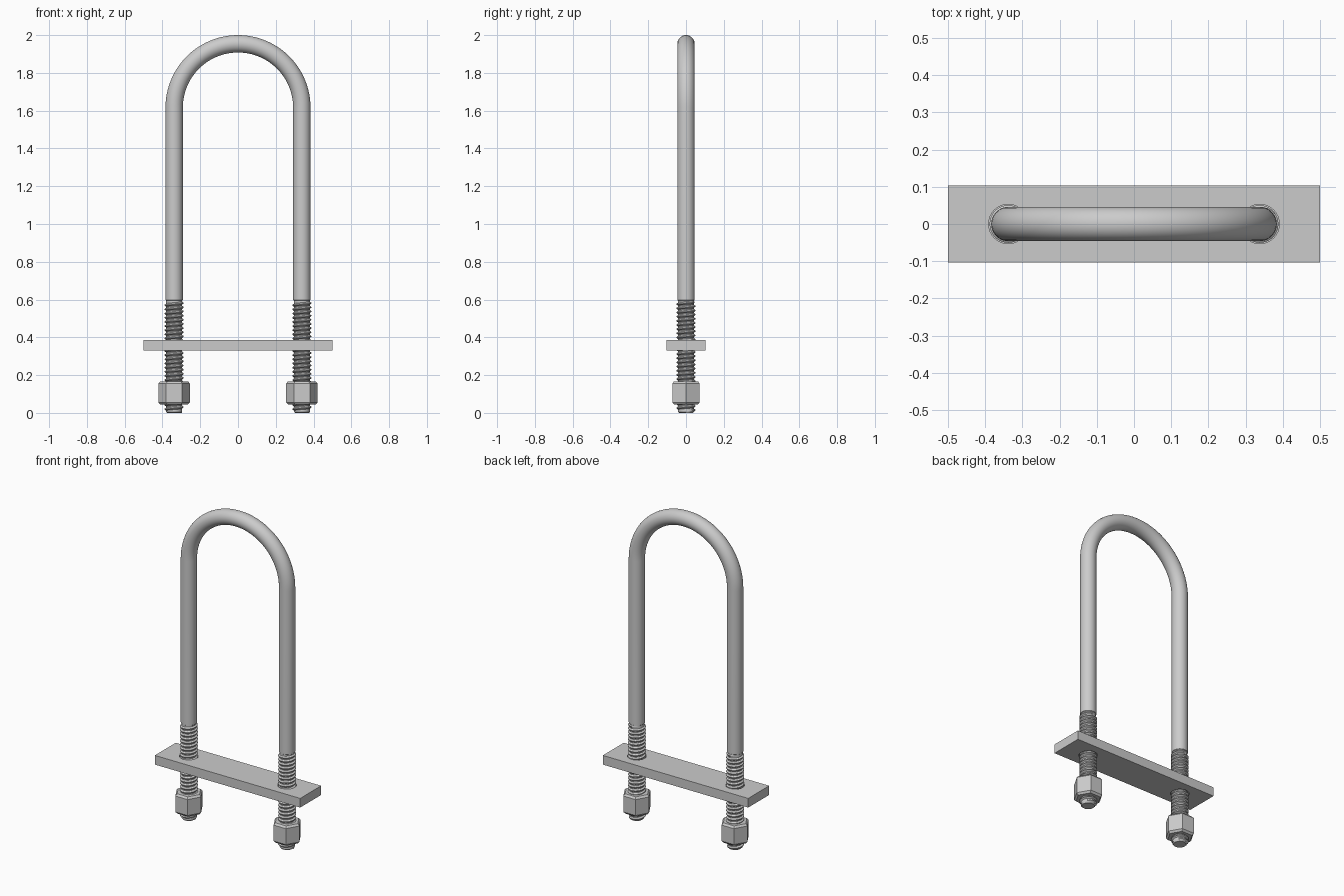
import bpy, bmesh
from math import sin, cos, pi, radians
from mathutils import Vector

if "Cube" in bpy.data.objects:
    bpy.data.objects.remove(bpy.data.objects["Cube"])

LEG_X = 0.338      # leg centre and bend radius
BEND_Z = 1.616     # height where the bend starts
ROD_R = 0.046
CORE_R = 0.042
CREST_R = 0.0505
THREAD_TOP = 0.595
PITCH = 0.022


def loft(name, rings, cap=False, loop=False, angle=None):
    """Skin closed rings of points into one mesh object."""
    bm = bmesh.new()
    vr = [[bm.verts.new(p) for p in ring] for ring in rings]
    pairs = list(zip(vr, vr[1:])) + ([(vr[-1], vr[0])] if loop else [])
    for a, b in pairs:
        n = len(a)
        for i in range(n):
            j = (i + 1) % n
            bm.faces.new((a[i], a[j], b[j], b[i]))
    if cap:
        bm.faces.new(vr[0])
        bm.faces.new(vr[-1])
    bmesh.ops.recalc_face_normals(bm, faces=bm.faces)
    me = bpy.data.meshes.new(name)
    bm.to_mesh(me)
    bm.free()
    ob = bpy.data.objects.new(name, me)
    bpy.context.collection.objects.link(ob)
    bpy.context.view_layer.objects.active = ob
    for o in bpy.context.selected_objects:
        o.select_set(False)
    ob.select_set(True)
    if angle:
        bpy.ops.object.shade_smooth_by_angle(angle=radians(angle))
    return ob


# U-shaped rod: narrower core under the threads, full size above
leg = [(0.0, 0.036), (0.006, CORE_R), (THREAD_TOP, CORE_R), (THREAD_TOP + 0.003, ROD_R)]
path = [(Vector((-LEG_X, 0, z)), Vector((0, 0, 1)), r) for z, r in leg]
for i in range(49):
    a = pi - pi * i / 48
    path.append((Vector((LEG_X * cos(a), 0, BEND_Z + LEG_X * sin(a))),
                 Vector((sin(a), 0, -cos(a))), ROD_R))
path += [(Vector((LEG_X, 0, z)), Vector((0, 0, -1)), r) for z, r in reversed(leg)]
rings = []
for p, t, r in path:
    n = Vector((t.z, 0, -t.x))
    rings.append([p + n * (r * cos(2 * pi * k / 32)) + Vector((0, r * sin(2 * pi * k / 32), 0))
                  for k in range(32)])
loft("u_rod", rings, cap=True, angle=35)


# Helical thread ridge around a leg
def thread(name, x):
    steps = 28
    z0, z1 = 0.009, THREAD_TOP - 0.006
    total = int((z1 - z0) / PITCH * steps)
    out = []
    for k in range(total + 1):
        a = 2 * pi * k / steps
        z = z0 + PITCH * k / steps
        f = min(1, k / 8, (total - k) / 8)
        crest = CORE_R + (CREST_R - CORE_R) * max(f, 0.05)
        h = PITCH * 0.45
        prof = [(CORE_R - 0.002, -h), (crest, -0.002), (crest, 0.002), (CORE_R - 0.002, h)]
        out.append([(x + r * cos(a), r * sin(a), max(0, z + dz)) for r, dz in prof])
    return loft(name, out, cap=True, angle=30)


# Hexagonal nut with bevelled rims and a round bore
def nut(name, x):
    n = 24
    bore = 0.045
    prof = [(0.073, 0.044), (0.084, 0.056), (0.084, 0.155), (0.073, 0.167)]
    out = []
    for r, z in prof:
        ring = []
        for k in range(n):
            a = 2 * pi * k / n
            d = (a % (pi / 3)) - pi / 6
            rr = r * cos(pi / 6) / cos(d)
            ring.append((x + rr * cos(a), rr * sin(a), z))
        out.append(ring)
    for z in (0.167, 0.044):
        out.append([(x + bore * cos(2 * pi * k / n), bore * sin(2 * pi * k / n), z)
                    for k in range(n)])
    return loft(name, out, loop=True)


for side, x in (("left", -LEG_X), ("right", LEG_X)):
    thread(side + "_thread", x)
    nut(side + "_nut", x)

# Clamp plate with two round holes
corners = [(-0.5, -0.103), (0.5, -0.103), (0.5, 0.103), (-0.5, 0.103)]
plate = loft("clamp_plate", [[(x, y, z) for x, y in corners] for z in (0.33, 0.387)], cap=True)
for x in (-LEG_X, LEG_X):
    cutter = loft("hole_cutter", [[(x + 0.053 * cos(2 * pi * k / 32), 0.053 * sin(2 * pi * k / 32), z)
                                   for k in range(32)] for z in (0.25, 0.45)], cap=True)
    cutter.hide_render = True
    bpy.context.view_layer.objects.active = plate
    mod = plate.modifiers.new("hole", "BOOLEAN")
    mod.operation = "DIFFERENCE"
    mod.solver = "EXACT"
    mod.object = cutter
    bpy.ops.object.modifier_apply(modifier=mod.name)
    bpy.data.objects.remove(cutter)
